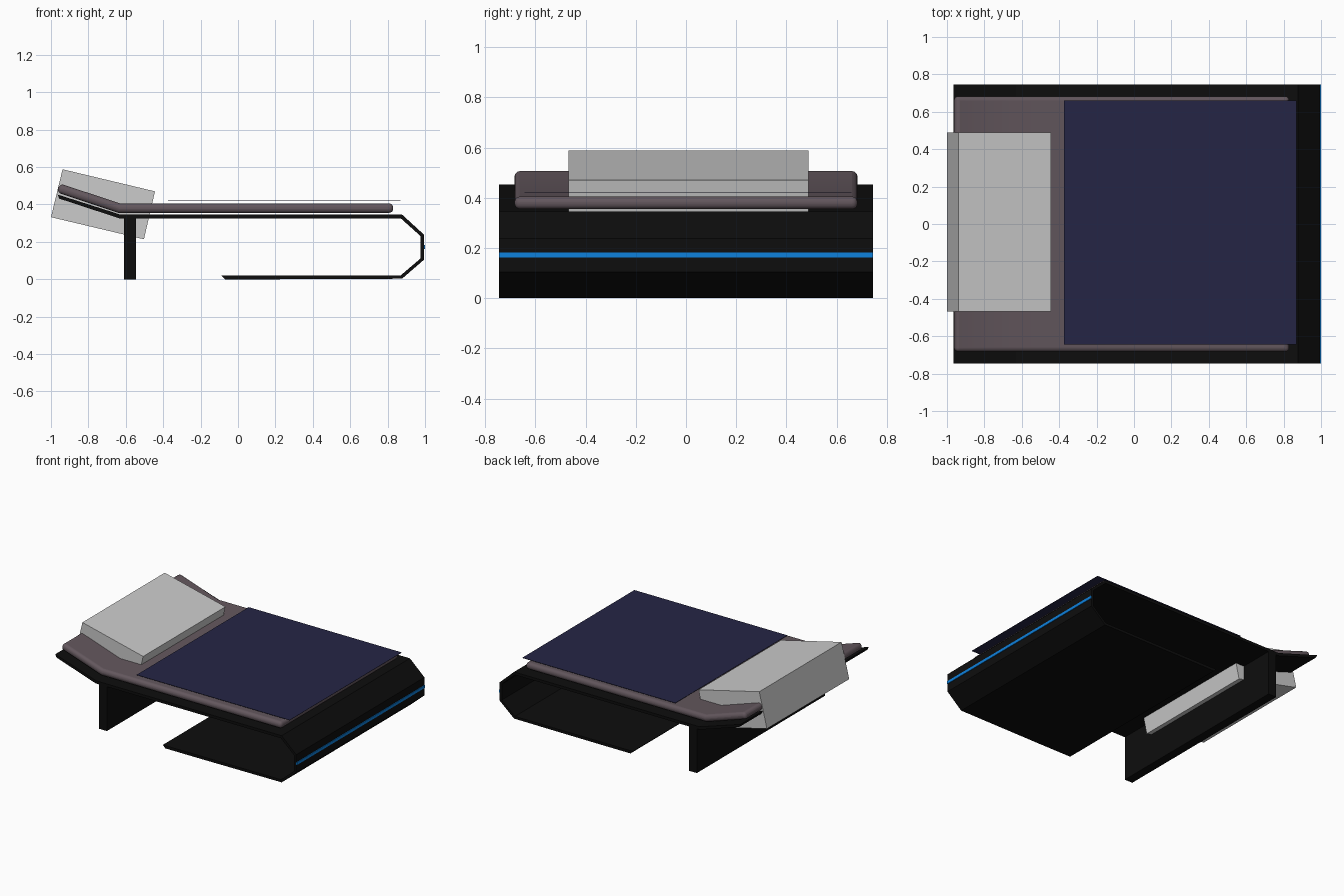
import bpy
import bmesh

cube = bpy.data.objects.get("Cube")
if cube:
    bpy.data.objects.remove(cube, do_unlink=True)


def material(name, colour):
    mat = bpy.data.materials.new(name)
    mat.use_nodes = True
    mat.diffuse_color = (*colour, 1)
    mat.node_tree.nodes["Principled BSDF"].inputs["Base Color"].default_value = (*colour, 1)
    return mat


black = material("matte black", (0.004, 0.004, 0.004))
mauve = material("mauve fabric", (0.125, 0.095, 0.11))
navy = material("navy cloth", (0.018, 0.018, 0.06))
white = material("pale grey", (0.6, 0.6, 0.6))
blue = material("blue light", (0.004, 0.22, 0.72))


def extrude(name, outline, y0, y1, mat):
    """Extrude a closed (x, z) outline along y."""
    bm = bmesh.new()
    face = bm.faces.new([bm.verts.new((x, y0, z)) for x, z in outline])
    moved = bmesh.ops.extrude_face_region(bm, geom=[face])["geom"]
    verts = [v for v in moved if isinstance(v, bmesh.types.BMVert)]
    bmesh.ops.translate(bm, vec=(0, y1 - y0, 0), verts=verts)
    bmesh.ops.recalc_face_normals(bm, faces=bm.faces)
    mesh = bpy.data.meshes.new(name)
    bm.to_mesh(mesh)
    bm.free()
    mesh.materials.append(mat)
    obj = bpy.data.objects.new(name, mesh)
    bpy.context.collection.objects.link(obj)
    return obj


def box(x0, x1, z0, z1):
    return [(x0, z0), (x1, z0), (x1, z1), (x0, z1)]


# Folded frame: tilted head, flat deck, angled foot, returning floor plate
outer = [(-0.965, 0.453), (-0.63, 0.346), (0.877, 0.346), (0.995, 0.238),
         (0.995, 0.105), (0.877, 0.003), (0.2, 0.0), (-0.07, 0.0)]
inner = [(-0.09, 0.02), (0.87, 0.021), (0.977, 0.112), (0.977, 0.23),
         (0.87, 0.326), (-0.635, 0.326), (-0.955, 0.431)]
extrude("bed_frame", outer + inner, -0.745, 0.745, black)

# Supporting leg and light strip on the foot
extrude("head_leg", box(-0.61, -0.545, 0, 0.335), -0.745, 0.745, black)
extrude("foot_light_strip", box(0.993, 1.0, 0.162, 0.182), -0.745, 0.745, blue)

# Mattress with rounded edges
mattress = extrude("mattress", [(-0.968, 0.464), (-0.64, 0.355), (0.83, 0.355),
                                (0.83, 0.405), (-0.63, 0.405), (-0.952, 0.512)],
                   -0.683, 0.683, mauve)
bevel = mattress.modifiers.new("rounded_edges", "BEVEL")
bevel.width = 0.022
bevel.segments = 4
bevel.limit_method = "ANGLE"
bpy.context.view_layer.objects.active = mattress
mattress.select_set(True)
bpy.ops.object.shade_smooth_by_angle()

# Tilted block pillow
extrude("pillow", [(-1.0, 0.332), (-0.503, 0.214), (-0.444, 0.47), (-0.938, 0.588)],
        -0.468, 0.488, white)

# Thin flat blanket
extrude("blanket", box(-0.375, 0.87, 0.418, 0.42), -0.643, 0.66, navy)
